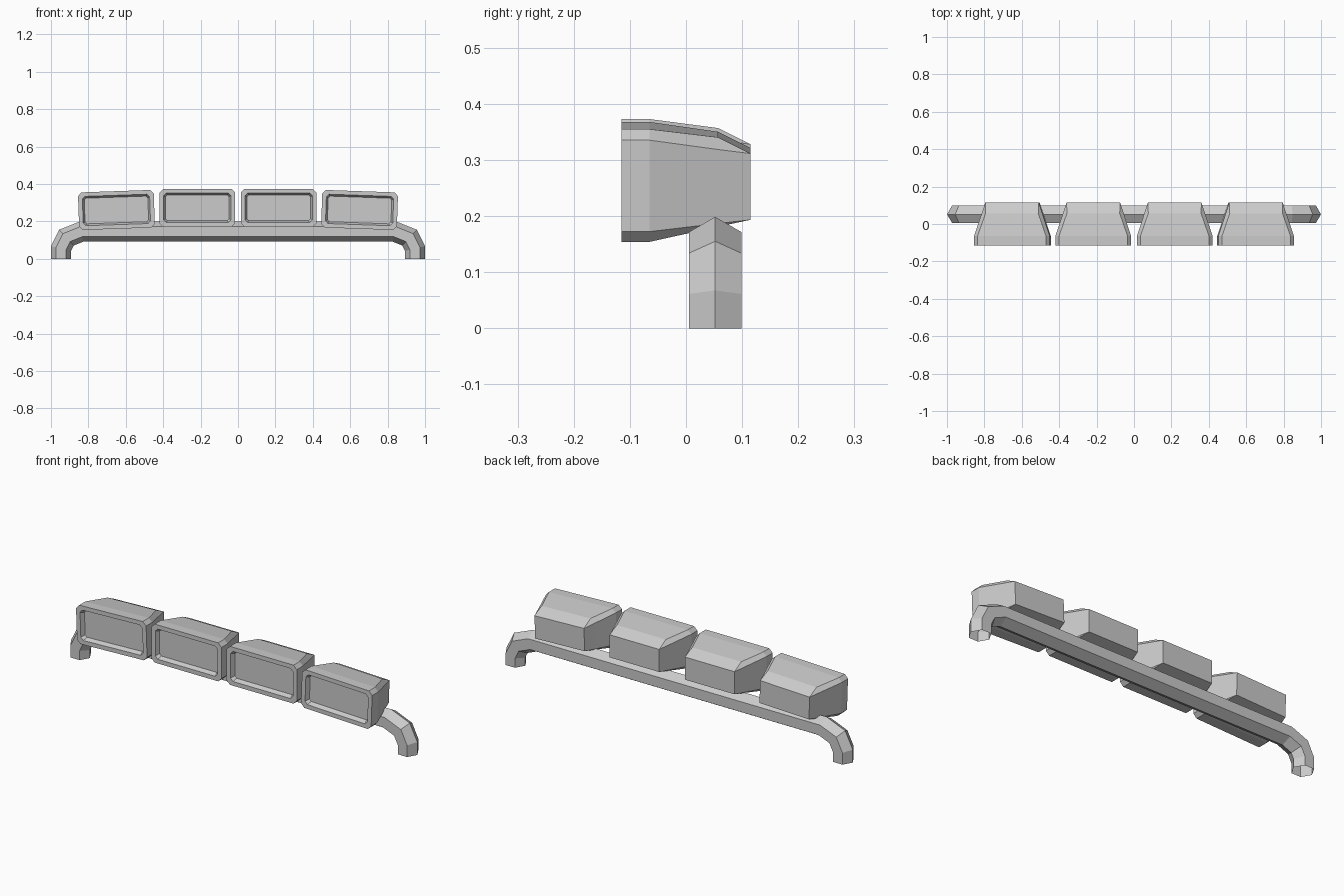
import bpy, bmesh, math
from mathutils import Vector

if "Cube" in bpy.data.objects:
    bpy.data.objects.remove(bpy.data.objects["Cube"])


def loft(name, rings, cap_start=True, cap_end=True):
    """Skin a list of equally sized closed rings into one object."""
    bm = bmesh.new()
    vr = [[bm.verts.new(p) for p in ring] for ring in rings]
    for a, b in zip(vr, vr[1:]):
        n = len(a)
        for i in range(n):
            j = (i + 1) % n
            bm.faces.new((a[i], a[j], b[j], b[i]))
    if cap_start:
        bm.faces.new(vr[0][::-1])
    if cap_end:
        bm.faces.new(vr[-1])
    bmesh.ops.remove_doubles(bm, verts=bm.verts, dist=1e-5)
    bmesh.ops.recalc_face_normals(bm, faces=bm.faces)
    me = bpy.data.meshes.new(name)
    bm.to_mesh(me)
    bm.free()
    ob = bpy.data.objects.new(name, me)
    bpy.context.collection.objects.link(ob)
    return ob


# Hexagonal support bar with bent feet (open tube ends)
BAR_Y, R = 0.052, 0.0537
half = [(0.946, 0), (0.946, 0.055), (0.917, 0.113), (0.838, 0.145)]
path = [Vector((-x, z)) for x, z in half] + [Vector(p) for p in reversed(half)]
rings = []
for i, p in enumerate(path):
    d1 = (p - path[i - 1]).normalized() if i else Vector((0, 1))
    d2 = (path[i + 1] - p).normalized() if i < len(path) - 1 else Vector((0, -1))
    n1, n2 = Vector((-d1.y, d1.x)), Vector((-d2.y, d2.x))
    m = (n1 + n2).normalized()
    m /= m.dot(n1)                      # mitre keeps the tube thickness
    ring = []
    for k in range(6):
        a = k * math.pi / 3
        q = p + m * R * math.cos(a)
        ring.append((q.x, BAR_Y + R * math.sin(a), q.y))
    rings.append(ring)
loft("support_bar", rings, False, False)


# Lamp pods
ZC = 0.2725


def octagon(y, hw, zb, zt, c_bot, c_top):
    """Rectangle with chamfered corners, heights relative to the lamp centre."""
    zb, zt = zb - ZC, zt - ZC
    return [(-hw + c_bot, y, zb), (hw - c_bot, y, zb),
            (hw, y, zb + c_bot), (hw, y, zt - c_top),
            (hw - c_top, y, zt), (-hw + c_top, y, zt),
            (-hw, y, zt - c_top), (-hw, y, zb + c_bot)]


def lamp(name, x, z, tilt):
    sections = [
        octagon(-0.093, 0.170, 0.204, 0.341, 0.010, 0.010),   # lens
        octagon(-0.101, 0.174, 0.200, 0.345, 0.012, 0.012),
        octagon(-0.115, 0.180, 0.194, 0.351, 0.014, 0.014),   # rim inner edge
        octagon(-0.115, 0.2025, 0.172, 0.373, 0.019, 0.019),  # rim outer edge
        octagon(-0.065, 0.2025, 0.172, 0.373, 0.019, 0.019),
        octagon(0.057, 0.162, 0.198, 0.357, 0.006, 0.021),    # roof break
        octagon(0.115, 0.143, 0.210, 0.328, 0.0, 0.0),        # back
    ]
    ob = loft(name, sections)
    ob.location = (x, 0, z)
    ob.rotation_euler.y = math.radians(tilt)


for side, s in (("left", -1), ("right", 1)):
    lamp(f"inner_lamp_{side}", s * 0.2175, ZC, 0)
    lamp(f"outer_lamp_{side}", s * 0.650, 0.261, s * 2.0)
